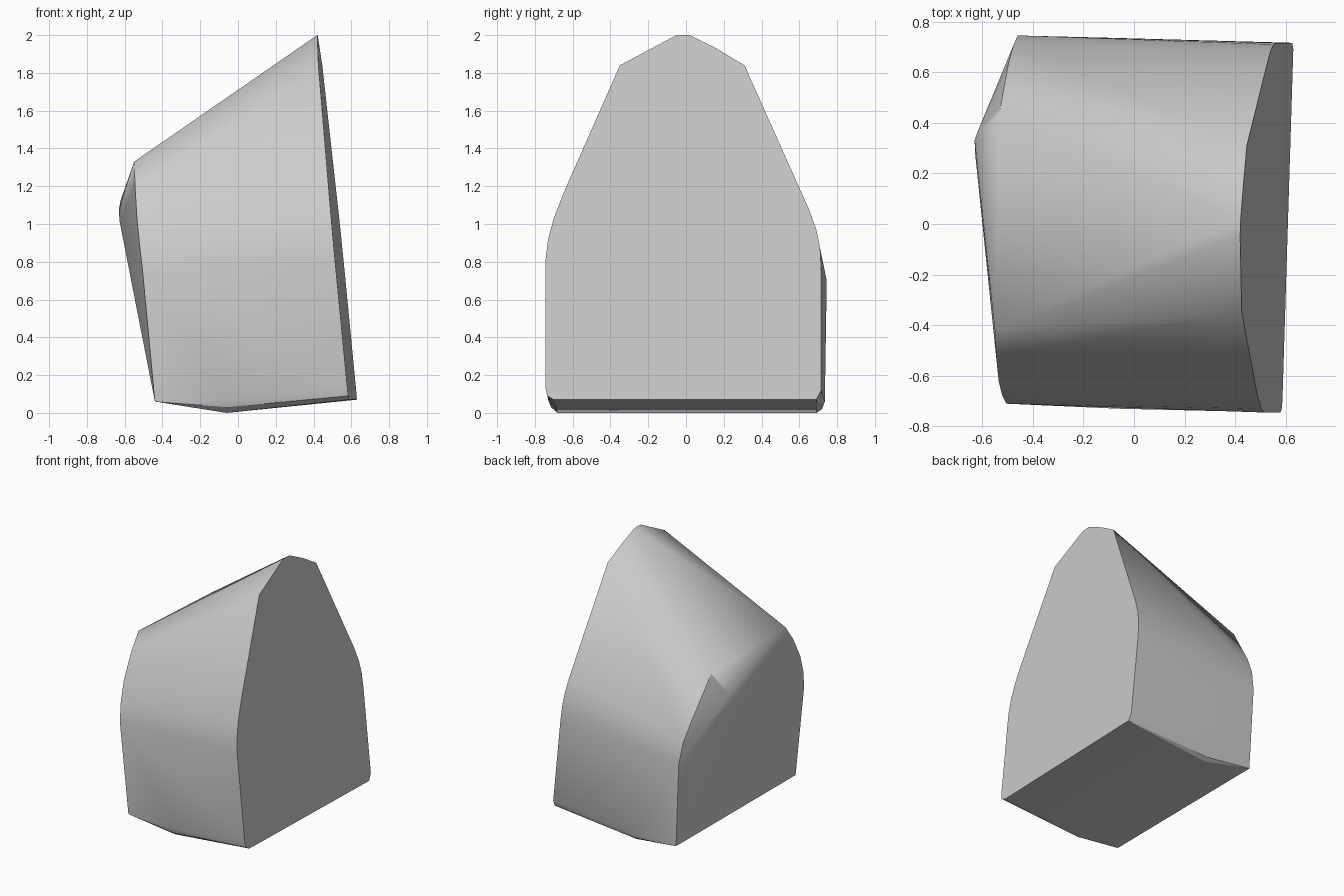
import bpy, bmesh

if "Cube" in bpy.data.objects:
    bpy.data.objects.remove(bpy.data.objects["Cube"], do_unlink=True)


def make_material(name, colour):
    mat = bpy.data.materials.new(name)
    mat.use_nodes = True
    mat.diffuse_color = colour
    mat.node_tree.nodes["Principled BSDF"].inputs["Base Color"].default_value = colour
    return mat


# Cut face on the +x side: a (y, z) outline laid on a leaning plane
cut_outline = [
    (-.70, .07), (-.735, .09), (-.745, .14), (-.745, .8), (-.73, .92), (-.70, 1.03),
    (-.65, 1.16), (-.35, 1.84), (-.05, 2), (.02, 2), (.16, 1.93), (.31, 1.84),
    (.65, 1.08), (.69, .97), (.71, .87), (.716, .75), (.716, .12), (.69, .07)]
points = [(.615 + .031 * y - .097 * z, y, z) for y, z in cut_outline]

# Low ridge under the base
points += [(-.06, y, z) for y, z in
           [(-.73, .07), (-.715, .03), (-.68, 0), (.69, 0), (.72, .02), (.735, .06)]]

# Rim of the narrow -x end, front side then back side
points += [(-.55, -.42, 1.33), (-.545, -.52, 1.2), (-.535, -.62, 1.03),
           (-.52, -.68, .88), (-.505, -.71, .75), (-.44, -.70, .06)]
points += [(-.53, .45, 1.3), (-.515, .54, 1.15), (-.495, .64, 1),
           (-.475, .71, .86), (-.46, .745, .7), (-.43, .735, .06)]

# Blunt point on the -x end
points += [(-.62, .36, 1.13), (-.63, .33, 1.08), (-.628, .28, 1.02)]

# Wrap all the outlines in one faceted stone
bm = bmesh.new()
for p in points:
    bm.verts.new(p)
hull = bmesh.ops.convex_hull(bm, input=bm.verts)
spare = {v for v in hull["geom_interior"] + hull["geom_unused"]
         if isinstance(v, bmesh.types.BMVert)}
bmesh.ops.delete(bm, geom=list(spare), context="VERTS")
bmesh.ops.dissolve_limit(bm, angle_limit=.02, verts=bm.verts, edges=bm.edges)
bmesh.ops.recalc_face_normals(bm, faces=bm.faces)

mesh = bpy.data.meshes.new("stone")
bm.to_mesh(mesh)
bm.free()
stone = bpy.data.objects.new("stone", mesh)
bpy.context.collection.objects.link(stone)
mesh.materials.append(make_material("stone grey", (.6, .6, .6, 1)))

# Soft rounded sides, crisp cut edges
bpy.context.view_layer.objects.active = stone
stone.select_set(True)
bpy.ops.object.shade_smooth_by_angle(angle=.5)
